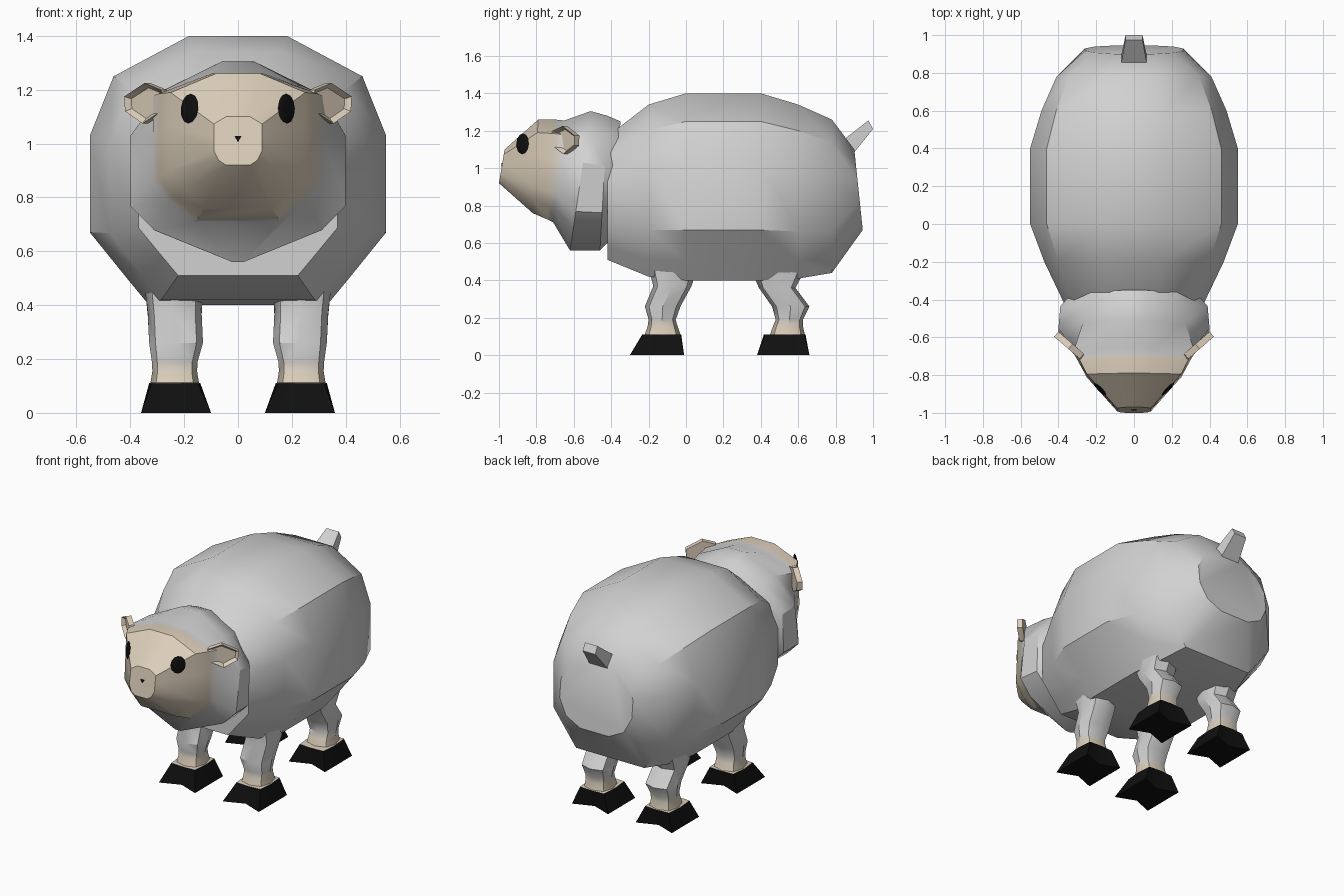
import bpy, bmesh, math
from mathutils import Vector

cube = bpy.data.objects.get("Cube")
if cube:
    bpy.data.objects.remove(cube, do_unlink=True)


def material(name, r, g, b):
    m = bpy.data.materials.new(name)
    m.use_nodes = True
    m.diffuse_color = (r, g, b, 1)
    bsdf = next(n for n in m.node_tree.nodes if n.type == 'BSDF_PRINCIPLED')
    bsdf.inputs["Base Color"].default_value = (r, g, b, 1)
    bsdf.inputs["Roughness"].default_value = 0.9
    return m


WOOL = material("wool_grey", .64, .64, .64)
BLEND = material("wool_to_skin", .68, .63, .56)
SKIN = material("skin_tan", .72, .62, .49)
BLACK = material("hoof_black", .005, .005, .005)


def finish(name, bm, mats, rule=None, angle=35):
    bmesh.ops.recalc_face_normals(bm, faces=bm.faces[:])
    if rule:
        for f in bm.faces:
            f.material_index = rule(f.calc_center_median())
    mesh = bpy.data.meshes.new(name)
    bm.to_mesh(mesh)
    bm.free()
    for m in mats:
        mesh.materials.append(m)
    ob = bpy.data.objects.new(name, mesh)
    bpy.context.collection.objects.link(ob)
    bpy.ops.object.select_all(action='DESELECT')
    ob.select_set(True)
    bpy.context.view_layer.objects.active = ob
    bpy.ops.object.shade_smooth_by_angle(angle=math.radians(angle))
    return ob


def loft(rings):
    """Skin a list of equal-length point rings and cap both ends."""
    bm = bmesh.new()
    loops = [[bm.verts.new(p) for p in ring] for ring in rings]
    n = len(loops[0])
    for a, b in zip(loops, loops[1:]):
        for i in range(n):
            j = (i + 1) % n
            bm.faces.new((a[i], a[j], b[j], b[i]))
    bm.faces.new(loops[0])
    bm.faces.new(loops[-1])
    return bm


def section(profile, y_top, y_bot, half, z_bot, z_top):
    """Mirrored cross-section; profile holds width and height fractions."""
    right = [(half * u, y_bot + (y_top - y_bot) * v, z_bot + (z_top - z_bot) * v)
             for u, v in profile]
    return right + [(-x, y, z) for x, y, z in reversed(right)]


# Body: barrel of wool
body_profile = [(.33, 1), (.84, .85), (1, .63), (1, .27), (.75, .1), (.6, 0)]
rear_profile = [(.4, 1), (.8, .85), (1, .63), (1, .35), (.8, .12), (.4, 0)]
body = [section(body_profile, *s) for s in (
    (-.42, -.42, .37, .51, 1.17), (-.2, -.2, .475, .42, 1.34),
    (0, 0, .55, .4, 1.4), (.4, .4, .55, .4, 1.4),
    (.6, .6, .49, .41, 1.34), (.78, .78, .41, .44, 1.26))]
body.append(section(rear_profile, .9, .945, .26, .67, 1.1))
finish("body", loft(body), [WOOL])

# Head: tan face running back into a woolly mane
face_profile = [(.33, 1), (1, .86), (1, .6), (1, .28), (.8, .14), (.5, 0)]
nose_profile = [(.5, 1), (1, .85), (1, .6), (1, .3), (.8, .1), (.5, 0)]
mane_profile = [(.15, 1), (.68, .86), (1, .63), (1, .28), (.78, .16), (.05, 0)]
head_sections = [
    (nose_profile, -.97, -1, .09, .92, 1.1),
    (face_profile, -.79, -.82, .25, .76, 1.26),
    (face_profile, -.7, -.74, .295, .725, 1.26),
    (face_profile, -.65, -.71, .315, .71, 1.255),
    (mane_profile, -.51, -.62, .4, .56, 1.305),
    (mane_profile, -.42, -.46, .39, .56, 1.28),
    (mane_profile, -.35, -.4, .33, .62, 1.25)]
head = finish("head", loft([section(*s) for s in head_sections]),
              [SKIN, BLEND, WOOL],
              lambda c: 0 if c.y < -.73 else 1 if c.y < -.68 else 2)

# Tail: tapered stub
tail = [[(-w, y0, z0), (w, y0, z0), (w, y1, z1), (-w, y1, z1)]
        for w, y0, z0, y1, z1 in ((.07, .84, 1.15, .88, 1.06),
                                  (.045, .975, 1.255, 1, 1.21))]
finish("tail", loft(tail), [WOOL], angle=20)

# Legs: eight-sided rings, square cleft sole
OCT = [(math.cos(math.pi * k / 4), math.sin(math.pi * k / 4)) for k in range(8)]
ROUND = [(x * 1.08 if abs(x) < .9 else x, y * 1.08 if abs(y) < .9 else y)
         for x, y in OCT]
SOLE = [(1, 0), (1, 1), (0, .65), (-1, 1), (-1, 0), (-1, -1), (0, -.65), (1, -1)]
HOOF = [(1, 0), (.9, .9), (0, .95), (-.9, .9), (-1, 0), (-.9, -.9), (0, -.95), (.9, -.9)]


def leg(name, side, rows):
    rings = []
    for shape, z, cx, hx, y0, y1 in rows:
        rings.append([(side * (cx + hx * u), (y0 + y1) / 2 + (y1 - y0) / 2 * v, z)
                      for u, v in shape])
    finish(name, loft(rings), [BLACK, SKIN, BLEND, WOOL],
           lambda c: sum(c.z > h for h in (.11, .155, .19)))


front_rows = [
    (SOLE, 0, .23, .13, -.3, -.01), (HOOF, .11, .235, .095, -.24, -.02),
    (ROUND, .112, .235, .09, -.22, -.03), (ROUND, .155, .235, .083, -.205, -.045),
    (ROUND, .19, .235, .085, -.2, -.055), (ROUND, .26, .23, .1, -.22, -.03),
    (ROUND, .37, .235, .1, -.175, .03), (ROUND, .5, .24, .11, -.21, .07)]
hind_rows = [
    (SOLE, 0, .23, .13, .38, .66), (HOOF, .11, .235, .095, .41, .645),
    (ROUND, .112, .235, .09, .45, .635), (ROUND, .155, .235, .083, .465, .625),
    (ROUND, .19, .235, .085, .48, .625), (ROUND, .26, .23, .1, .46, .66),
    (ROUND, .36, .235, .1, .39, .585), (ROUND, .5, .24, .11, .33, .66)]
bpy.context.view_layer.update()

for label, s in (("left", 1), ("right", -1)):
    leg("front_leg_" + label, s, front_rows)
    leg("hind_leg_" + label, s, hind_rows)

    # Ear: thick leaf with a hollowed front
    bm = bmesh.new()
    outline = [(-.1, 1.12), (.1, 1.2), (.5, 1.225), (1, 1.175), (.98, 1.12),
               (.55, 1.075), (.2, 1.11)]
    front = bm.faces.new([bm.verts.new((s * (.25 + .15 * u), -.7 + .13 * u, z))
                          for u, z in outline])
    out = Vector((s * .65, -.76, 0))
    grown = bmesh.ops.extrude_face_region(bm, geom=[front])
    verts = [v for v in grown["geom"] if isinstance(v, bmesh.types.BMVert)]
    bmesh.ops.translate(bm, verts=verts, vec=out * .035)
    if front.is_valid:
        bm.faces.remove(front)
        bmesh.ops.holes_fill(bm, edges=bm.edges[:])
    bmesh.ops.recalc_face_normals(bm, faces=bm.faces[:])
    opening = max(bm.faces, key=lambda f: f.normal.dot(out))
    bmesh.ops.inset_region(bm, faces=[opening], thickness=.018, depth=-.022)
    finish("ear_" + label, bm, [SKIN])

    # Eye: flat disc laid on the face
    hit, point, normal, _ = head.ray_cast(Vector((s * .18, -2, 1.13)), Vector((0, 1, 0)))
    bm = bmesh.new()
    bmesh.ops.create_uvsphere(bm, u_segments=12, v_segments=6, radius=1)
    bmesh.ops.scale(bm, vec=(.046, .056, .009), verts=bm.verts[:])
    eye = finish("eye_" + label, bm, [BLACK], angle=60)
    eye.rotation_euler = normal.to_track_quat('Z', 'Y').to_euler()
    eye.location = point

# Mouth: tiny downward triangle
hit, point, normal, _ = head.ray_cast(Vector((0, -2, 1.02)), Vector((0, 1, 0)))
bm = bmesh.new()
bmesh.ops.create_cone(bm, cap_ends=True, segments=3, radius1=.015, radius2=.015, depth=.008)
mouth = finish("mouth", bm, [BLACK])
mouth.rotation_euler = (math.radians(90), 0, 0)
mouth.rotation_euler.y = math.radians(180)
mouth.location = point
